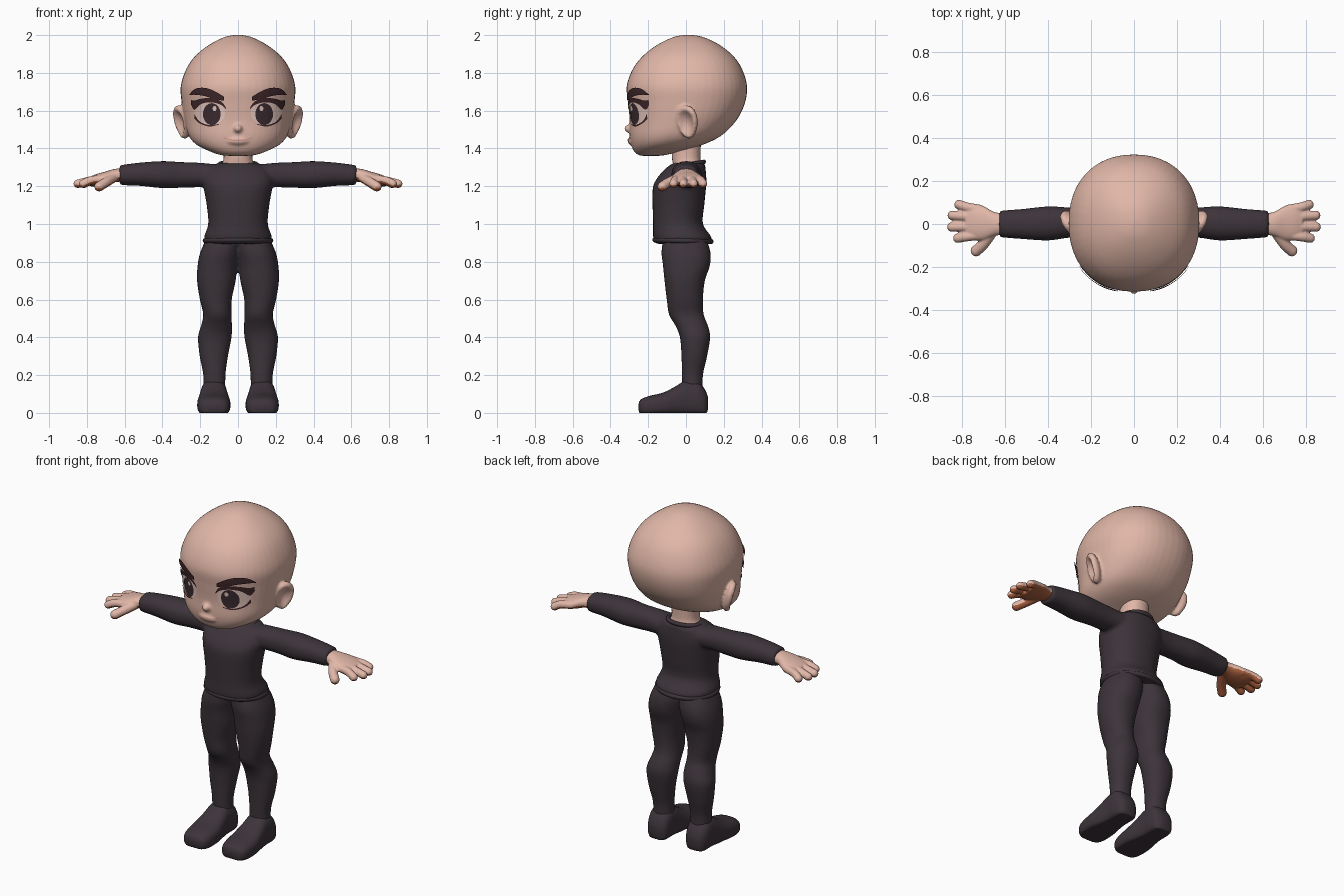
import bpy, bmesh, math
from mathutils import Vector, Matrix
from mathutils.bvhtree import BVHTree

if "Cube" in bpy.data.objects:
    bpy.data.objects.remove(bpy.data.objects["Cube"], do_unlink=True)


def material(name, colour):
    mat = bpy.data.materials.new(name)
    mat.use_nodes = True
    mat.diffuse_color = (*colour, 1)
    for node in mat.node_tree.nodes:
        if node.type == 'BSDF_PRINCIPLED':
            node.inputs["Base Color"].default_value = (*colour, 1)
            node.inputs["Roughness"].default_value = 0.8
    return mat


SKIN = material("skin", (0.75, 0.47, 0.39))
PALM = material("palm", (0.42, 0.12, 0.05))
CLOTH = material("dark cloth", (0.046, 0.034, 0.043))
HAIR = material("brow and lash", (0.05, 0.02, 0.022))
IRIS = material("iris", (0.045, 0.025, 0.03))
WHITE = material("eye white", (0.8, 0.58, 0.52))
LIP = material("lip", (0.58, 0.29, 0.24))


def spline(rows, steps):
    """Smooth curve through rows of numbers."""
    rows = [Vector(r) for r in rows]
    out = []
    for i in range(len(rows) - 1):
        a, b = rows[max(i - 1, 0)], rows[i]
        c, d = rows[i + 1], rows[min(i + 2, len(rows) - 1)]
        for s in range(steps):
            t = s / steps
            out.append(b + (c - a) * (t / 2)
                       + (a * 2 - b * 5 + c * 4 - d) * (t * t / 2)
                       + (b * 3 - a - c * 3 + d) * (t ** 3 / 2))
    return out + [rows[-1]]


def loft(bm, rows, axis='z', power=2.2, sides=32, steps=5):
    """Closed tube; each row is position, then low/high bounds of both cross axes."""
    rings = []
    for t, a0, a1, b0, b1 in spline(rows, steps):
        ring = []
        for k in range(sides):
            ang = 2 * math.pi * k / sides
            c, s = math.cos(ang), math.sin(ang)
            u = math.copysign(abs(c) ** (2 / power), c)
            v = math.copysign(abs(s) ** (2 / power), s)
            a = (a0 + a1) / 2 + u * (a1 - a0) / 2
            b = (b0 + b1) / 2 + v * (b1 - b0) / 2
            p = {'z': (a, b, t), 'x': (t, a, b), 'y': (a, t, b)}[axis]
            ring.append(bm.verts.new((p[0], p[1], max(p[2], 0))))
        rings.append(ring)
    for r, q in zip(rings, rings[1:]):
        for k in range(sides):
            n = (k + 1) % sides
            bm.faces.new((r[k], r[n], q[n], q[k]))
    bm.faces.new(rings[0])
    bm.faces.new(rings[-1])


def symmetric(rows):
    return [(z, -w, w, y0, y1) for z, w, y0, y1 in rows]


def ball(bm, centre, radius):
    scale = radius if isinstance(radius, tuple) else (radius,) * 3
    m = Matrix.Translation(centre) @ Matrix.Diagonal((*scale, 1))
    return bmesh.ops.create_uvsphere(bm, u_segments=20, v_segments=14, radius=1, matrix=m)["verts"]


def chain(bm, points, r):
    for p in spline(points, 8):
        ball(bm, p, r)


def finish(name, bm, mat, mirror=False, voxel=0, smooth=4):
    bmesh.ops.recalc_face_normals(bm, faces=bm.faces)
    mesh = bpy.data.meshes.new(name)
    bm.to_mesh(mesh)
    bm.free()
    ob = bpy.data.objects.new(name, mesh)
    bpy.context.collection.objects.link(ob)
    if mirror:
        ob.modifiers.new("mirror", 'MIRROR').use_mirror_merge = False
    if voxel:
        mod = ob.modifiers.new("blend", 'REMESH')
        mod.mode, mod.voxel_size = 'VOXEL', voxel
        mod = ob.modifiers.new("soften", 'SMOOTH')
        mod.factor, mod.iterations = 0.5, smooth
    bpy.context.view_layer.update()
    deps = bpy.context.evaluated_depsgraph_get()
    ob.data = bpy.data.meshes.new_from_object(ob.evaluated_get(deps))
    ob.modifiers.clear()
    ob.data.name = name
    ob.data.materials.clear()
    ob.data.materials.append(mat)
    for f in ob.data.polygons:
        f.use_smooth, f.material_index = True, 0
    return ob


# Head with nose, lips and ears
bm = bmesh.new()
loft(bm, symmetric([
    (1.36, .02, -.22, -.16), (1.365, .09, -.25, -.11), (1.385, .15, -.275, -.03),
    (1.42, .22, -.29, .09), (1.47, .262, -.298, .19), (1.55, .284, -.298, .268),
    (1.64, .298, -.307, .312), (1.73, .303, -.314, .323), (1.82, .274, -.282, .297),
    (1.89, .226, -.228, .25), (1.95, .15, -.15, .175), (1.99, .07, -.065, .09),
    (2.002, .005, 0, .02)]), sides=48)
ball(bm, (0, -.298, 1.505), (.024, .03, .022))
ball(bm, (0, -.285, 1.44), (.06, .024, .022))
for side in (1, -1):
    ear = ball(bm, (0, 0, 0), (.036, .06, .092))
    for v in ear:
        r = math.hypot(v.co.y / .06, v.co.z / .092)
        if v.co.x > 0:
            v.co.x -= .045 * max(0, 1 - (r / .8) ** 2)
        v.co.y *= 1 + v.co.z * 2
        v.co = Matrix.Rotation(-.5, 3, 'Z') @ Matrix.Rotation(.25, 3, 'Y') @ v.co
        v.co += Vector((.298, .008, 1.54))
        v.co.x *= side
head = finish("head", bm, SKIN, voxel=.008)
tree = BVHTree.FromPolygons([v.co for v in head.data.vertices],
                            [p.vertices for p in head.data.polygons])


def plate(name, rows, mat, lift, mirror=True, steps=6):
    """Thin patch on the face; rows are x, z and half height."""
    bm, grid = bmesh.new(), []
    for x, z, h in spline(rows, steps):
        col = []
        for k in range(9):
            p = Vector((x, -1, z + max(h, .0005) * (k / 4 - 1)))
            hit, normal, _, _ = tree.ray_cast(p, Vector((0, 1, 0)))
            col.append(bm.verts.new(hit + normal * lift))
        grid.append(col)
    for a, b in zip(grid, grid[1:]):
        for k in range(8):
            bm.faces.new((a[k], b[k], b[k + 1], a[k + 1]))
    return finish(name, bm, mat, mirror)


def oval(x, z, rx, rz):
    return [(x - rx * math.cos(math.pi * i / 16), z, rz * math.sin(math.pi * i / 16))
            for i in range(17)]


# Face details
plate("eye_whites", oval(.148, 1.588, .08, .066), WHITE, .002, steps=2)
plate("irises", oval(.137, 1.582, .046, .058), IRIS, .004, steps=2)
plate("eye_glints", oval(.122, 1.612, .01, .013), WHITE, .006, steps=2)
plate("upper_lashes", [(.062, 1.612, .004), (.09, 1.642, .01), (.14, 1.656, .011),
                       (.19, 1.65, .014), (.225, 1.63, .024), (.243, 1.645, .012)], HAIR, .007)
plate("lower_lashes", [(.1, 1.528, .002), (.15, 1.52, .004), (.2, 1.538, .005),
                       (.226, 1.57, .012)], HAIR, .005)
plate("eyebrows", [(.073, 1.665, .01), (.12, 1.682, .021), (.17, 1.699, .021),
                   (.22, 1.70, .015), (.25, 1.685, .002)], HAIR, .009)
plate("mouth", [(-.075, 1.457, .002), (-.04, 1.446, .003), (0, 1.443, .004),
                (.04, 1.446, .003), (.075, 1.457, .002)], LIP, .003, mirror=False)

# Neck
bm = bmesh.new()
loft(bm, symmetric([(1.26, .1, -.085, .09), (1.31, .088, -.07, .085),
                    (1.35, .076, -.074, .076), (1.44, .078, -.08, .08)]))
finish("neck", bm, SKIN)

# Long-sleeved shirt
bm = bmesh.new()
loft(bm, symmetric([
    (.895, .168, -.16, .13), (.93, .18, -.174, .135), (1.0, .158, -.174, .09),
    (1.1, .166, -.177, .097), (1.19, .182, -.176, .106), (1.24, .187, -.155, .108),
    (1.29, .165, -.112, .104), (1.315, .125, -.08, .1), (1.325, .09, -.055, .08)]))
loft(bm, [
    (.06, -.085, .085, 1.2, 1.31), (.2, -.066, .074, 1.195, 1.324),
    (.3, -.064, .077, 1.192, 1.328), (.4, -.077, .082, 1.19, 1.333),
    (.52, -.07, .07, 1.202, 1.325), (.6, -.064, .064, 1.205, 1.315),
    (.628, -.06, .06, 1.21, 1.31)], 'x')
finish("shirt", bm, CLOTH, mirror=True, voxel=.01)


def band(name, centre, rx, ry, thick, tilt):
    bm, rings = bmesh.new(), []
    for i in range(48):
        a = i * math.tau / 48
        ring = []
        for k in range(10):
            b = k * math.tau / 10
            y = math.sin(a) * (ry + thick * math.cos(b))
            ring.append(bm.verts.new(Vector(centre) + Vector((
                math.cos(a) * (rx + thick * math.cos(b)), y,
                thick * math.sin(b) + tilt * y))))
        rings.append(ring)
    for i, r in enumerate(rings):
        q = rings[(i + 1) % 48]
        for k in range(10):
            n = (k + 1) % 10
            bm.faces.new((r[k], q[k], q[n], r[n]))
    finish(name, bm, CLOTH)


band("collar", (0, .005, 1.312), .098, .088, .013, .18)
band("shirt_hem", (0, -.016, .912), .173, .148, .014, -.03)

# Trousers
bm = bmesh.new()
loft(bm, [
    (.93, -.02, .165, -.12, .105), (.85, -.01, .2, -.13, .13), (.78, .003, .214, -.122, .127),
    (.7, .012, .217, -.114, .1), (.6, .033, .202, -.102, .09), (.52, .034, .184, -.09, .094),
    (.46, .032, .196, -.055, .117), (.4, .034, .212, -.032, .128), (.3, .053, .203, -.024, .112),
    (.2, .066, .184, -.022, .09), (.1, .066, .184, -.02, .088)])
finish("trousers", bm, CLOTH, mirror=True, voxel=.01)

# Shoes
bm = bmesh.new()
loft(bm, [
    (-.252, .1, .15, .02, .045), (-.24, .062, .192, -.01, .07), (-.2, .044, .212, -.02, .088),
    (-.12, .04, .216, -.02, .108), (-.06, .048, .208, -.02, .138), (0, .056, .2, -.02, .172),
    (.06, .058, .198, -.02, .17), (.1, .07, .185, -.02, .125), (.117, .1, .16, .02, .08)],
    'y', power=2.6)
finish("shoes", bm, CLOTH, mirror=True)

# Hands, with darker palms
bm = bmesh.new()
loft(bm, [
    (.58, -.045, .045, 1.225, 1.295), (.65, -.056, .056, 1.222, 1.292),
    (.7, -.075, .083, 1.21, 1.278), (.75, -.076, .092, 1.2, 1.264),
    (.785, -.06, .078, 1.2, 1.25)], 'x')
for y0, x1, y1 in ((.068, .815, .09), (.03, .846, .04), (-.012, .848, -.014), (-.052, .82, -.066)):
    chain(bm, [(.72, y0, 1.238), (.78, (y0 + y1) / 2, 1.23), (x1, y1, 1.213)], .0225)
chain(bm, [(.66, -.035, 1.245), (.7, -.092, 1.22), (.735, -.125, 1.198)], .026)
hands = finish("hands", bm, SKIN, mirror=True, voxel=.005, smooth=3)
hands.data.materials.append(PALM)
for f in hands.data.polygons:
    if f.normal.z < -.3:
        f.material_index = 1
